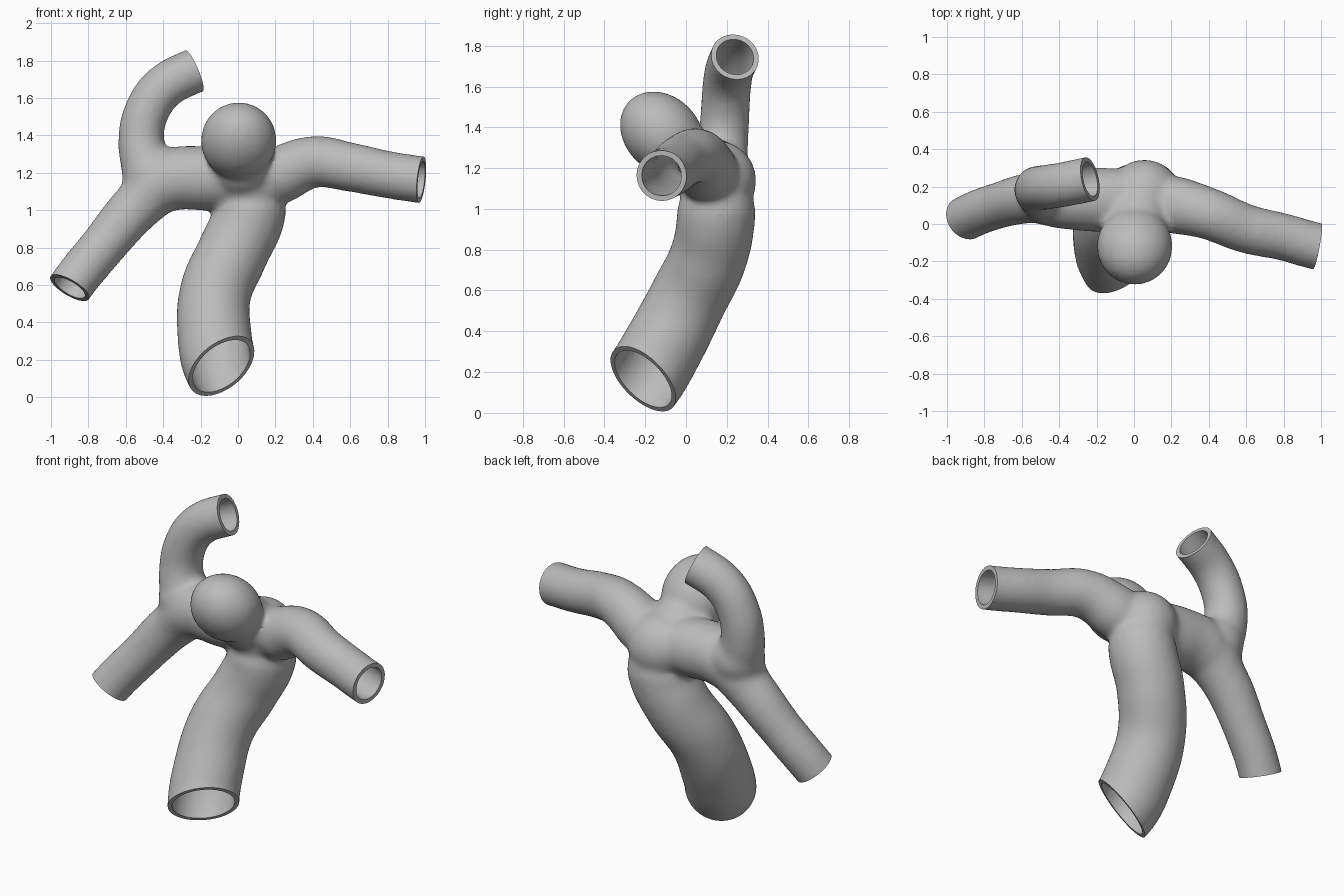
import bpy, bmesh
from mathutils import Vector, Matrix

if "Cube" in bpy.data.objects:
    bpy.data.objects.remove(bpy.data.objects["Cube"])

WALL = 0.025

# Centre lines as (x, y, z, radius); the first point is the open end,
# paired with the direction that end faces
BRANCHES = {
    "trunk": ((0.5, -0.6, -0.62), [
        (-0.09, -0.21, 0.165, 0.203), (-0.125, -0.11, 0.33, 0.20), (-0.12, 0.01, 0.56, 0.193),
        (-0.025, 0.115, 0.78, 0.192), (0.065, 0.15, 1.0, 0.194), (0.05, 0.15, 1.14, 0.15)]),
    "left_arm": ((0.97, -0.18, -0.1), [
        (0.98, -0.12, 1.163, 0.127), (0.8, -0.07, 1.19, 0.127), (0.6, -0.025, 1.23, 0.132),
        (0.4, 0.055, 1.257, 0.139), (0.23, 0.10, 1.19, 0.155), (0.06, 0.14, 1.1, 0.13)]),
    "right_arm": ((-0.48, -0.35, -0.8), [
        (-0.9, 0.03, 0.585, 0.122), (-0.72, 0.10, 0.81, 0.124), (-0.54, 0.14, 1.02, 0.137),
        (-0.38, 0.14, 1.155, 0.168), (-0.18, 0.13, 1.17, 0.174), (0.06, 0.15, 1.14, 0.15)]),
    "upper_arm": ((0.9, 0.2, 0.38), [
        (-0.235, 0.24, 1.745, 0.122), (-0.40, 0.207, 1.655, 0.121), (-0.487, 0.195, 1.53, 0.121),
        (-0.518, 0.185, 1.38, 0.123), (-0.48, 0.16, 1.2, 0.14)]),
}

# Rounded swellings as (centre, half-axes), tilted about x:
# the front bulge, its neck, the hub and the fork of the right arms
SWELLINGS = [
    ((0.004, -0.118, 1.37), (0.203, 0.228, 0.185)),
    ((0.02, 0.04, 1.23), (0.17, 0.17, 0.16)),
    ((0.055, 0.15, 1.14), (0.195, 0.195, 0.195)),
    ((-0.465, 0.16, 1.2), (0.158, 0.15, 0.158)),
]
TILT = Matrix.Rotation(-0.785, 4, "X")


def baked(obj):
    """Replace an object by a mesh with its modifiers applied."""
    graph = bpy.context.evaluated_depsgraph_get()
    mesh = bpy.data.meshes.new_from_object(obj.evaluated_get(graph))
    name = obj.name
    bpy.data.objects.remove(obj)
    return add_object(name, mesh)


def add_object(name, data):
    obj = bpy.data.objects.new(name, data)
    bpy.context.collection.objects.link(obj)
    return obj


def vessel(name, inset):
    """All branches and swellings, merged into one smooth closed skin."""
    curve = bpy.data.curves.new(name, "CURVE")
    curve.dimensions = "3D"
    curve.bevel_depth = 1
    curve.bevel_resolution = 8
    curve.use_fill_caps = True
    for facing, points in BRANCHES.values():
        # Run past the open end so that it can be trimmed cleanly
        end = Vector(points[0][:3]) + Vector(facing).normalized() * 0.12
        path = [(*end, points[0][3])] + points
        spline = curve.splines.new("BEZIER")
        spline.bezier_points.add(len(path) - 1)
        for knot, (x, y, z, radius) in zip(spline.bezier_points, path):
            knot.co = (x, y, z)
            knot.radius = radius - inset
            knot.handle_left_type = knot.handle_right_type = "AUTO"
    obj = baked(add_object(name, curve))

    bm = bmesh.new()
    bm.from_mesh(obj.data)
    for centre, axes in SWELLINGS:
        size = Matrix.Diagonal((*(a - inset for a in axes), 1))
        bmesh.ops.create_icosphere(bm, subdivisions=4, radius=1,
                                   matrix=Matrix.Translation(centre) @ TILT @ size)
    bm.to_mesh(obj.data)
    bm.free()

    remesh = obj.modifiers.new("merge", "REMESH")
    remesh.mode = "VOXEL"
    remesh.voxel_size = 0.016
    smooth = obj.modifiers.new("blend", "SMOOTH")
    smooth.factor = 0.5
    smooth.iterations = 18
    return baked(obj)


def end_trim(name, facing, point):
    """Solid cylinder whose base lies on an open end."""
    axis = Vector(facing).normalized()
    middle = Vector(point[:3]) + axis * 0.15
    bm = bmesh.new()
    radius = point[3] * 1.5
    bmesh.ops.create_cone(bm, cap_ends=True, segments=24, radius1=radius, radius2=radius, depth=0.3,
                          matrix=Matrix.Translation(middle) @ axis.to_track_quat("Z", "Y").to_matrix().to_4x4())
    mesh = bpy.data.meshes.new(name)
    bm.to_mesh(mesh)
    bm.free()
    return add_object(name, mesh)


# Outer skin, trimmed at the ends and hollowed out
body = vessel("branching_vessel", 0)
cutters = [end_trim(name + "_trim", facing, points[0]) for name, (facing, points) in BRANCHES.items()]
cutters.append(vessel("lumen", WALL))
for cutter in cutters:
    cutter.hide_render = True
    cut = body.modifiers.new(cutter.name, "BOOLEAN")
    cut.operation = "DIFFERENCE"
    cut.solver = "EXACT"
    cut.object = cutter
body = baked(body)
for cutter in cutters:
    bpy.data.objects.remove(cutter)

# Smooth walls with crisp rims
body.data.shade_smooth()
body.data.set_sharp_from_angle(angle=0.7)

grey = bpy.data.materials.new("plain_grey")
grey.use_nodes = True
colour = (0.5, 0.5, 0.5, 1)
grey.diffuse_color = colour
grey.node_tree.nodes["Principled BSDF"].inputs["Base Color"].default_value = colour
body.data.materials.clear()
body.data.materials.append(grey)
